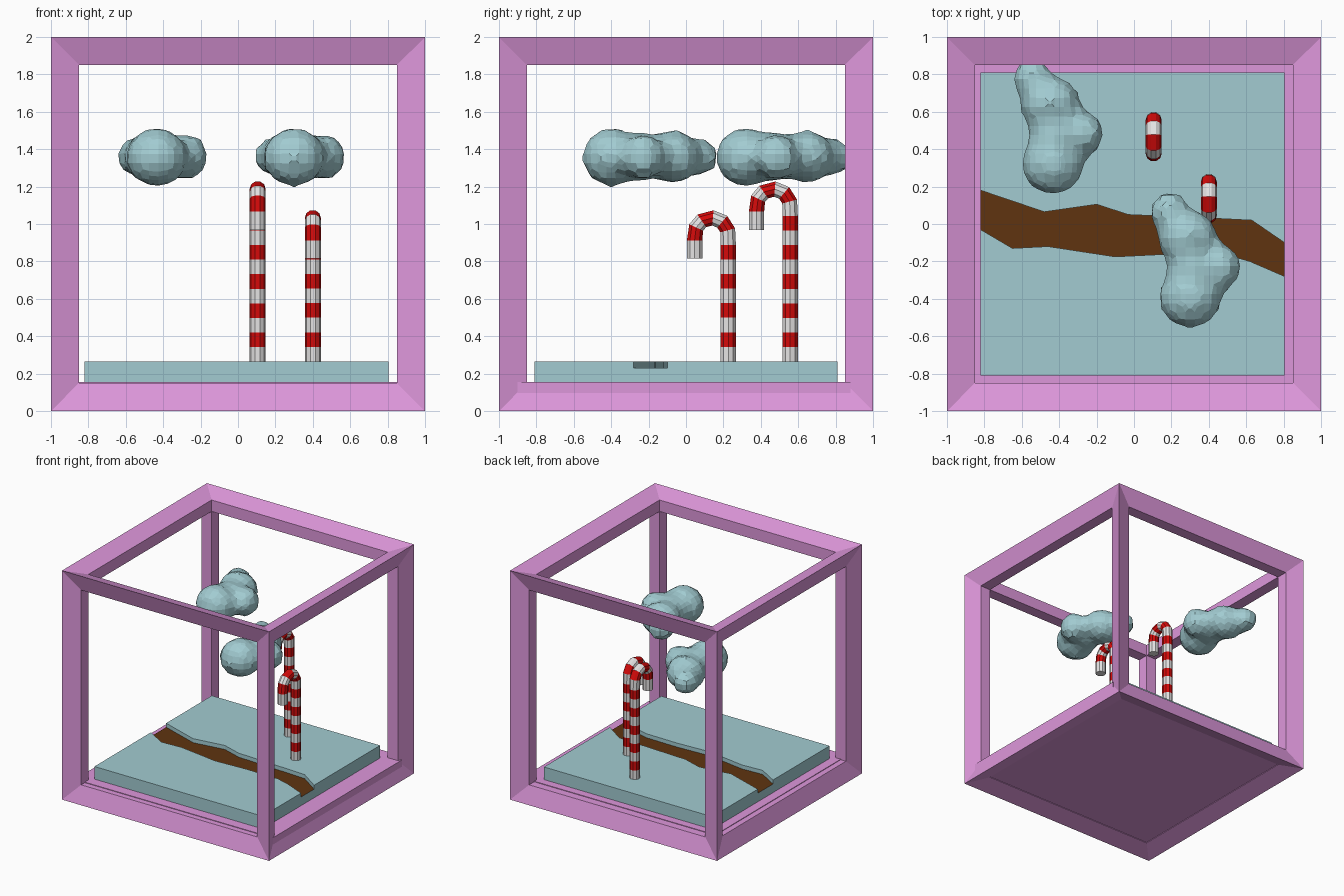
import bpy, bmesh, math
from mathutils import Vector

if "Cube" in bpy.data.objects:
    bpy.data.objects.remove(bpy.data.objects["Cube"])


def material(name, rgb):
    m = bpy.data.materials.new(name)
    m.diffuse_color = (*rgb, 1)
    m.use_nodes = True
    m.node_tree.nodes["Principled BSDF"].inputs["Base Color"].default_value = m.diffuse_color
    return m


PINK = material("pink", (0.73, 0.31, 0.71))
TEAL = material("pale_teal", (0.36, 0.60, 0.64))
BROWN = material("brown", (0.115, 0.034, 0.005))
RED = material("red", (0.66, 0.003, 0.003))
WHITE = material("white", (0.78, 0.77, 0.77))


def finish(name, bm, mats):
    bmesh.ops.recalc_face_normals(bm, faces=bm.faces)
    me = bpy.data.meshes.new(name)
    bm.to_mesh(me)
    bm.free()
    for m in mats:
        me.materials.append(m)
    ob = bpy.data.objects.new(name, me)
    bpy.context.collection.objects.link(ob)
    return ob


def prism(bm, pts, z0, z1, top_mat=0):
    lo = [bm.verts.new((x, y, z0)) for x, y in pts]
    hi = [bm.verts.new((x, y, z1)) for x, y in pts]
    bm.faces.new(lo[::-1])
    bm.faces.new(hi).material_index = top_mat
    n = len(pts)
    for i in range(n):
        j = (i + 1) % n
        bm.faces.new((lo[i], lo[j], hi[j], hi[i]))


# Cube frame: each side slopes in to a lip, then a wall runs to the inner corner
def frame(opening=0.85, lip=0.95):
    bm = bmesh.new()
    ring = [(-1, -1), (1, -1), (1, 1), (-1, 1)]
    for axis in range(3):
        for s in (-1, 1):
            def loop(width, depth):
                out = []
                for a, b in ring:
                    co = [0, 0, 0]
                    co[axis] = s * depth
                    co[(axis + 1) % 3] = a * width
                    co[(axis + 2) % 3] = b * width
                    out.append(bm.verts.new((co[0], co[1], co[2] + 1)))
                return out
            loops = [loop(1, 1), loop(opening, lip), loop(opening, opening)]
            for p, q in zip(loops, loops[1:]):
                for i in range(4):
                    j = (i + 1) % 4
                    bm.faces.new((p[i], p[j], q[j], q[i]))
    bmesh.ops.remove_doubles(bm, verts=bm.verts, dist=1e-4)
    finish("cube_frame", bm, [PINK])


frame()

# Floor panel closing the bottom of the frame
bm = bmesh.new()
prism(bm, [(-0.9, -0.9), (0.968, -0.9), (0.968, 0.88), (-0.9, 0.88)], 0.055, 0.155)
finish("floor_panel", bm, [PINK])

# Platform with a sunken winding path
X0, X1, Y = -0.82, 0.805, 0.81
back_edge = [(X0, 0.18), (-0.48, 0.065), (-0.2, 0.105), (-0.03, 0.05),
             (0.43, 0.03), (0.63, 0.02), (X1, -0.10)]
front_edge = [(X0, -0.03), (-0.65, -0.13), (-0.46, -0.12), (-0.1, -0.175),
              (0.2, -0.16), (0.5, -0.165), (0.62, -0.2), (X1, -0.28)]
bm = bmesh.new()
prism(bm, back_edge + [(X1, Y), (X0, Y)], 0.155, 0.265)
prism(bm, [(X0, -Y), (X1, -Y)] + front_edge[::-1], 0.155, 0.265)
prism(bm, front_edge + back_edge[::-1], 0.155, 0.23, top_mat=1)
finish("platform", bm, [TEAL, BROWN])


# Striped canes: rings swept along a post, an arc and a short hook end
def cane(name, x, y, arc_z, stripes, r=0.043, bend=0.09, sides=10):
    base, post_top = 0.265, arc_z + bend * math.sin(math.radians(15))
    path = [(y, base + (post_top - base) * i / stripes, 0) for i in range(stripes)]
    for deg in (15, 50, 85, 125, 155):
        a = math.radians(deg)
        path.append((y - bend + bend * math.cos(a), arc_z + bend * math.sin(a), a))
    path += [(y - 2 * bend, arc_z - 0.03, math.pi), (y - 2 * bend, arc_z - 0.128, math.pi)]
    bm = bmesh.new()
    rings = []
    for py, pz, a in path:
        out = Vector((0, math.cos(a), math.sin(a)))
        ring = []
        for k in range(sides):
            t = 2 * math.pi * (k + 0.5) / sides
            p = Vector((x, py, pz)) + r * (math.cos(t) * out + Vector((math.sin(t), 0, 0)))
            ring.append(bm.verts.new(p))
        rings.append(ring)
    for i, (p, q) in enumerate(zip(rings, rings[1:])):
        for k in range(sides):
            j = (k + 1) % sides
            bm.faces.new((p[k], p[j], q[j], q[k])).material_index = i % 2
    bm.faces.new(rings[0])
    bm.faces.new(rings[-1])
    finish(name, bm, [WHITE, RED])


cane("tall_cane", 0.105, 0.557, 1.097, 11)
cane("short_cane", 0.40, 0.226, 0.943, 9)

# Clouds: overlapping lobes fused into one chunky faceted skin
LOBES = [((0.30, -0.395, 1.357), (0.17, 0.165, 0.16)),
         ((0.285, -0.07, 1.36), (0.165, 0.15, 0.145)),
         ((0.19, 0.06, 1.36), (0.105, 0.115, 0.105)),
         ((0.465, -0.23, 1.36), (0.11, 0.12, 0.125)),
         ((0.32, -0.24, 1.36), (0.155, 0.15, 0.135))]


def cloud(name, dx, dy):
    bm = bmesh.new()
    for c, s in LOBES:
        made = bmesh.ops.create_icosphere(bm, subdivisions=2, radius=1.02)["verts"]
        bmesh.ops.scale(bm, vec=s, verts=made)
        bmesh.ops.translate(bm, vec=(c[0] + dx, c[1] + dy, c[2]), verts=made)
    ob = finish(name, bm, [TEAL])
    mod = ob.modifiers.new("fuse", "REMESH")
    mod.mode = "VOXEL"
    mod.voxel_size = 0.05
    mod.use_smooth_shade = False
    bpy.context.view_layer.objects.active = ob
    bpy.ops.object.modifier_apply(modifier=mod.name)


cloud("front_cloud", 0, 0)
cloud("back_cloud", -0.735, 0.715)
